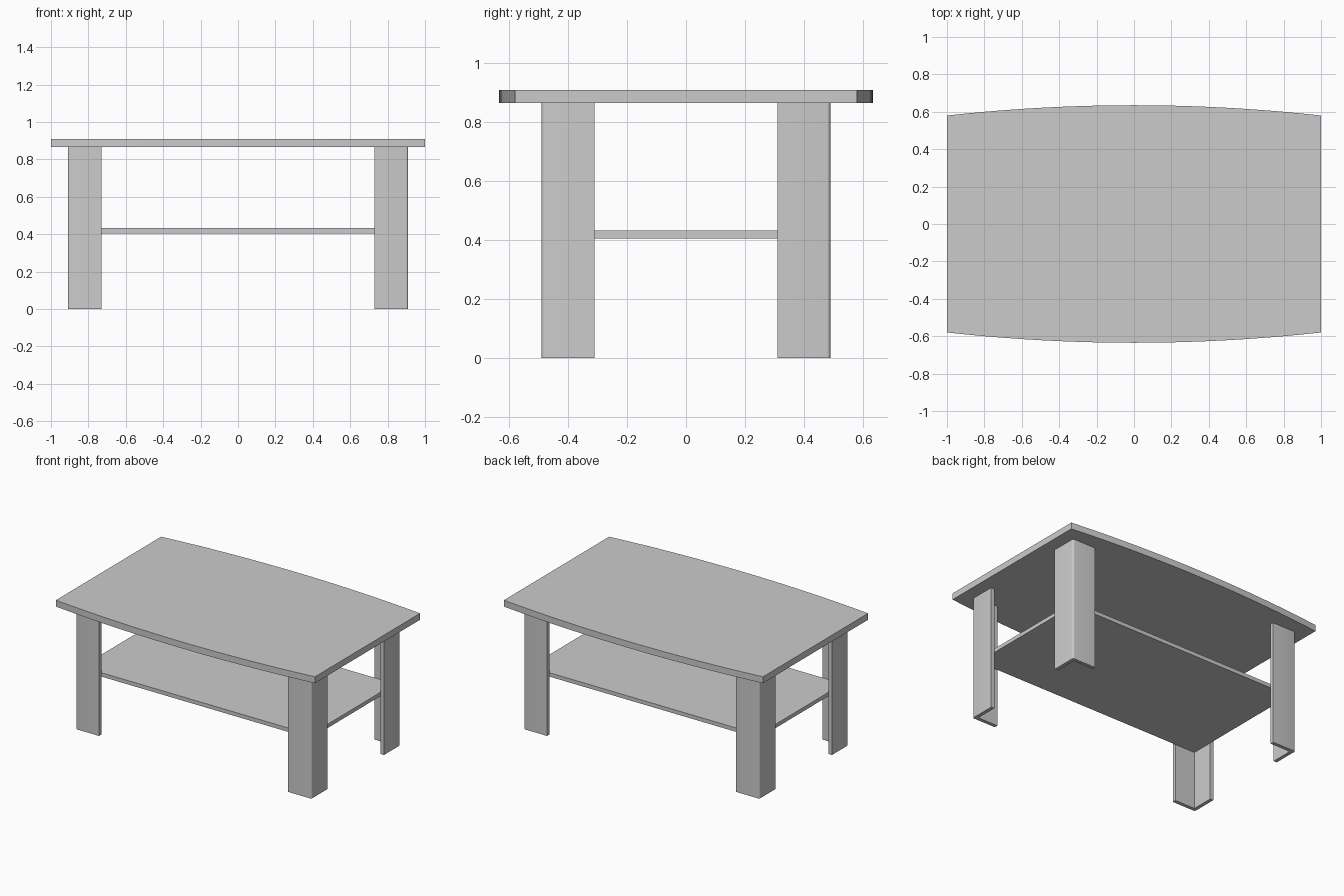
import bpy, bmesh, math

if "Cube" in bpy.data.objects:
    bpy.data.objects.remove(bpy.data.objects["Cube"])

TOP_Z, LEG_H = 0.91, 0.865
LEG_X, LEG_Y, LEG_W, T = 0.91, 0.49, 0.18, 0.025


def extrude(name, outline, z0, z1):
    """Make a closed prism from a 2D outline."""
    bm = bmesh.new()
    base = bm.faces.new([bm.verts.new((x, y, z0)) for x, y in outline])
    moved = bmesh.ops.extrude_face_region(bm, geom=[base])["geom"]
    bmesh.ops.translate(bm, vec=(0, 0, z1 - z0),
                        verts=[g for g in moved if isinstance(g, bmesh.types.BMVert)])
    bmesh.ops.recalc_face_normals(bm, faces=bm.faces)
    mesh = bpy.data.meshes.new(name)
    bm.to_mesh(mesh)
    bm.free()
    obj = bpy.data.objects.new(name, mesh)
    bpy.context.collection.objects.link(obj)
    bpy.context.view_layer.objects.active = obj
    bpy.ops.object.select_all(action='DESELECT')
    obj.select_set(True)
    bpy.ops.object.shade_smooth_by_angle(angle=math.radians(30))
    return obj


# Table top with shallow bowed long edges
n, mid, end = 20, 0.635, 0.58
sag = mid - end
radius = (1 + sag * sag) / (2 * sag)
half = math.asin(1 / radius)
angles = [half * (2 * i / n - 1) for i in range(n + 1)]
front = [(radius * math.sin(a), -(mid - radius + radius * math.cos(a))) for a in angles]
back = [(-x, -y) for x, y in front]
extrude("table_top", front + back, LEG_H, TOP_Z)

# L-shaped corner legs with a rounded outer corner, mirrored to four corners
r = 0.012
corner = [(LEG_X - r + r * math.cos(a), LEG_Y - r + r * math.sin(a))
          for a in (math.radians(90 * i / 4) for i in range(5))]
leg_profile = corner + [
    (LEG_X - LEG_W, LEG_Y), (LEG_X - LEG_W, LEG_Y - T), (LEG_X - T, LEG_Y - T),
    (LEG_X - T, LEG_Y - LEG_W), (LEG_X, LEG_Y - LEG_W)]
for side, sx in (("left", -1), ("right", 1)):
    for end_name, sy in (("front", -1), ("back", 1)):
        extrude(f"{end_name}_{side}_leg", [(x * sx, y * sy) for x, y in leg_profile], 0, LEG_H)

# Lower shelf tucked into the inner corners of the legs
sx, sy = LEG_X - T, LEG_Y - T
extrude("lower_shelf", [(-sx, -sy), (sx, -sy), (sx, sy), (-sx, sy)], 0.405, 0.432)
